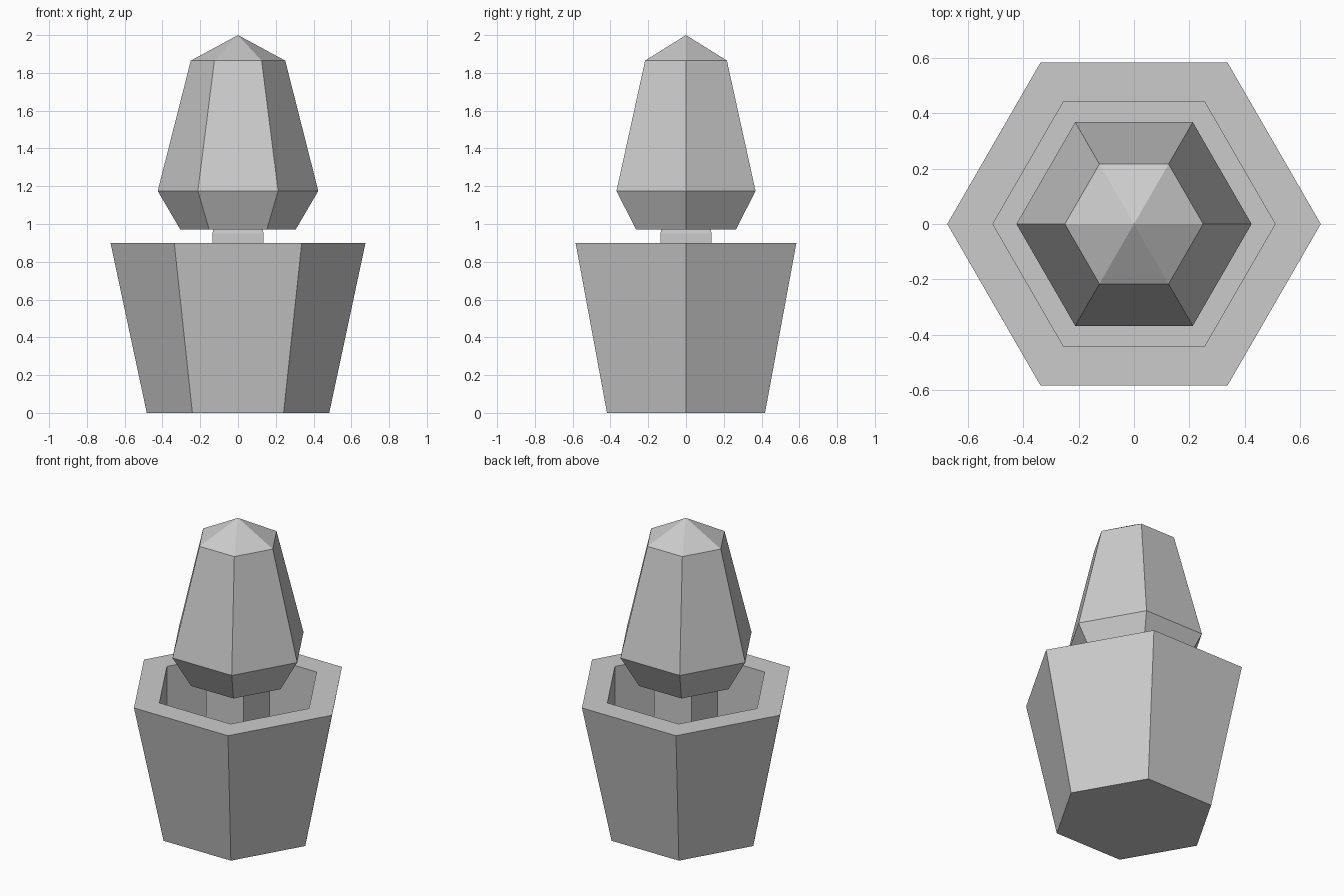
import bpy, bmesh
from math import cos, sin, pi

if "Cube" in bpy.data.objects:
    bpy.data.objects.remove(bpy.data.objects["Cube"])


def lathe(name, profile, sides=6, turn=0.0):
    """Faceted solid from (radius, z) rings; radius 0 makes a point, ends are capped."""
    bm = bmesh.new()
    rings = []
    for r, z in profile:
        n = 1 if r == 0 else sides
        rings.append([bm.verts.new((r * cos(turn + 2 * pi * i / sides),
                                    r * sin(turn + 2 * pi * i / sides), z))
                      for i in range(n)])
    for a, b in zip(rings, rings[1:]):
        for i in range(sides):
            j = (i + 1) % sides
            if len(b) == 1:
                bm.faces.new((a[i], a[j], b[0]))
            else:
                bm.faces.new((a[i], a[j], b[j], b[i]))
    for ring in (rings[0], rings[-1]):
        if len(ring) > 2:
            bm.faces.new(ring)
    bmesh.ops.recalc_face_normals(bm, faces=bm.faces)
    mesh = bpy.data.meshes.new(name)
    bm.to_mesh(mesh)
    bm.free()
    obj = bpy.data.objects.new(name, mesh)
    bpy.context.collection.objects.link(obj)
    return obj


# Hollow flared planter with a straight-sided well
lathe("planter", [(0.483, 0), (0.675, 0.9), (0.51, 0.9), (0.51, 0.25)])

# Square trunk standing in the well
lathe("trunk", [(0.191, 0.25), (0.191, 0.95), (0.18, 1.0)], sides=4, turn=pi / 4)

# Clipped shrub with a pointed top
lathe("shrub", [(0.305, 0.97), (0.425, 1.175), (0.25, 1.865), (0, 2.0)])
